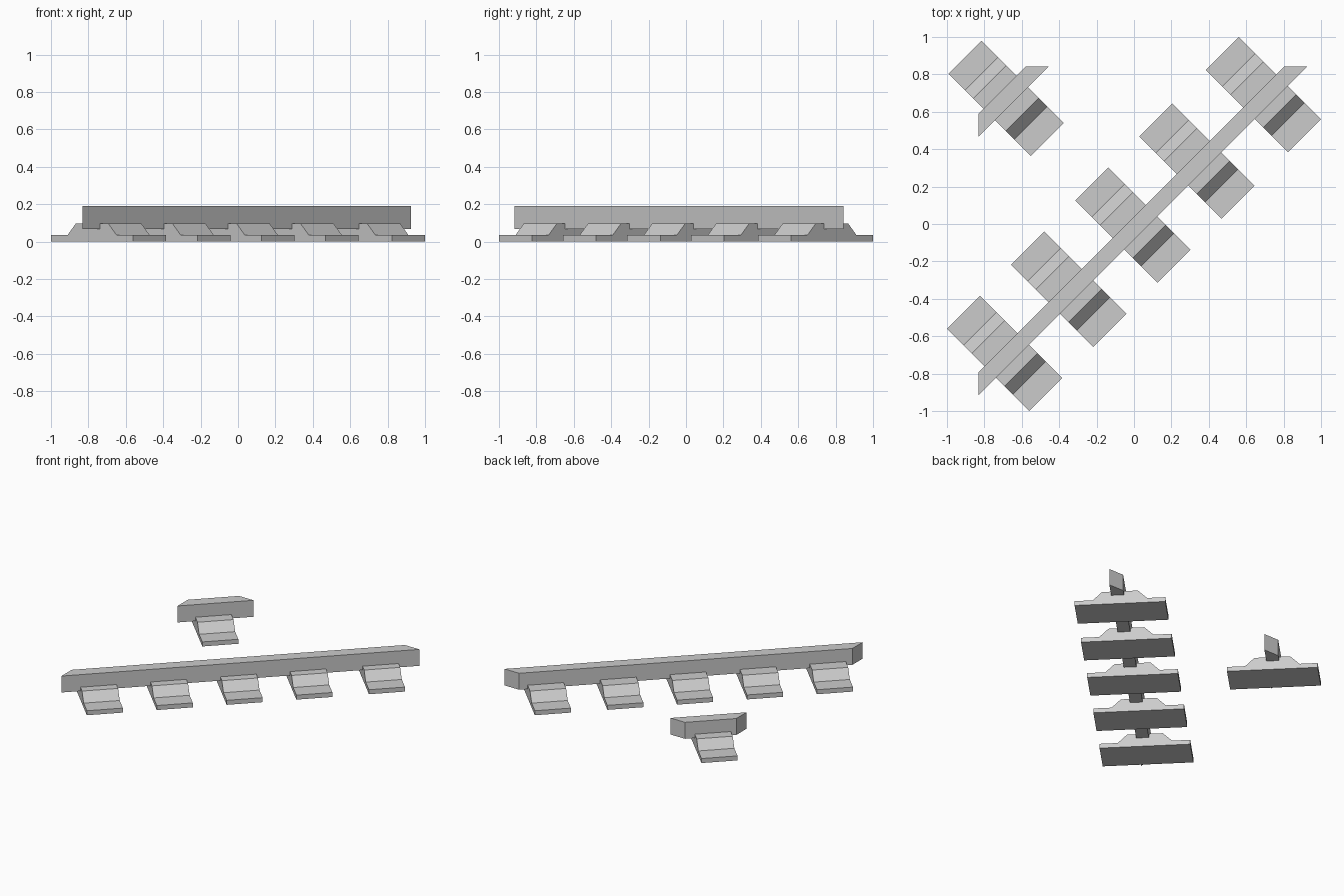
import bpy
import bmesh
from mathutils import Matrix, Vector
from math import radians

if "Cube" in bpy.data.objects:
    bpy.data.objects.remove(bpy.data.objects["Cube"])


def prism(name, points, extrude, matrix=Matrix.Identity(4)):
    """Extrude a closed polygon into a solid object."""
    bm = bmesh.new()
    face = bm.faces.new([bm.verts.new(p) for p in points])
    out = bmesh.ops.extrude_face_region(bm, geom=[face])
    verts = [g for g in out["geom"] if isinstance(g, bmesh.types.BMVert)]
    bmesh.ops.translate(bm, verts=verts, vec=Vector(extrude))
    bmesh.ops.recalc_face_normals(bm, faces=bm.faces)
    mesh = bpy.data.meshes.new(name)
    bm.to_mesh(mesh)
    bm.free()
    obj = bpy.data.objects.new(name, mesh)
    obj.matrix_world = matrix
    bpy.context.collection.objects.link(obj)
    return obj


# Sleeper: stepped cross profile, laid diagonally
HALF = [(0.311, 0), (0.311, 0.034), (0.186, 0.034), (0.123, 0.096)]
PROFILE = HALF + [(-x, z) for x, z in reversed(HALF)]
WIDTH = 0.25


def sleeper(name, x, y):
    points = [(px, -WIDTH / 2, pz) for px, pz in PROFILE]
    turn = Matrix.Translation((x, y, 0)) @ Matrix.Rotation(radians(-45), 4, 'Z')
    prism(name, points, (0, WIDTH, 0), turn)


# Rail: diagonal beam with ends cut square to the x and y axes
X_CUT, Y_CUT, RAIL_Z, RAIL_H = -0.832, 0.841, 0.067, 0.124


def rail(name, offset, half=0.0615):
    lo, hi = offset - half, offset + half
    points = [(X_CUT, X_CUT + lo, RAIL_Z), (Y_CUT - lo, Y_CUT, RAIL_Z),
              (Y_CUT - hi, Y_CUT, RAIL_Z), (X_CUT, X_CUT + hi, RAIL_Z)]
    prism(name, points, (0, 0, RAIL_H))


# Long run with five sleepers
for i, c in enumerate((-0.692, -0.349, -0.006, 0.336, 0.692)):
    sleeper(f"sleeper_{i + 1}", c, c)
rail("long_rail", -0.023)

# Short corner piece with one sleeper
sleeper("corner_sleeper", -0.684, 0.672)
rail("short_rail", 1.36)
